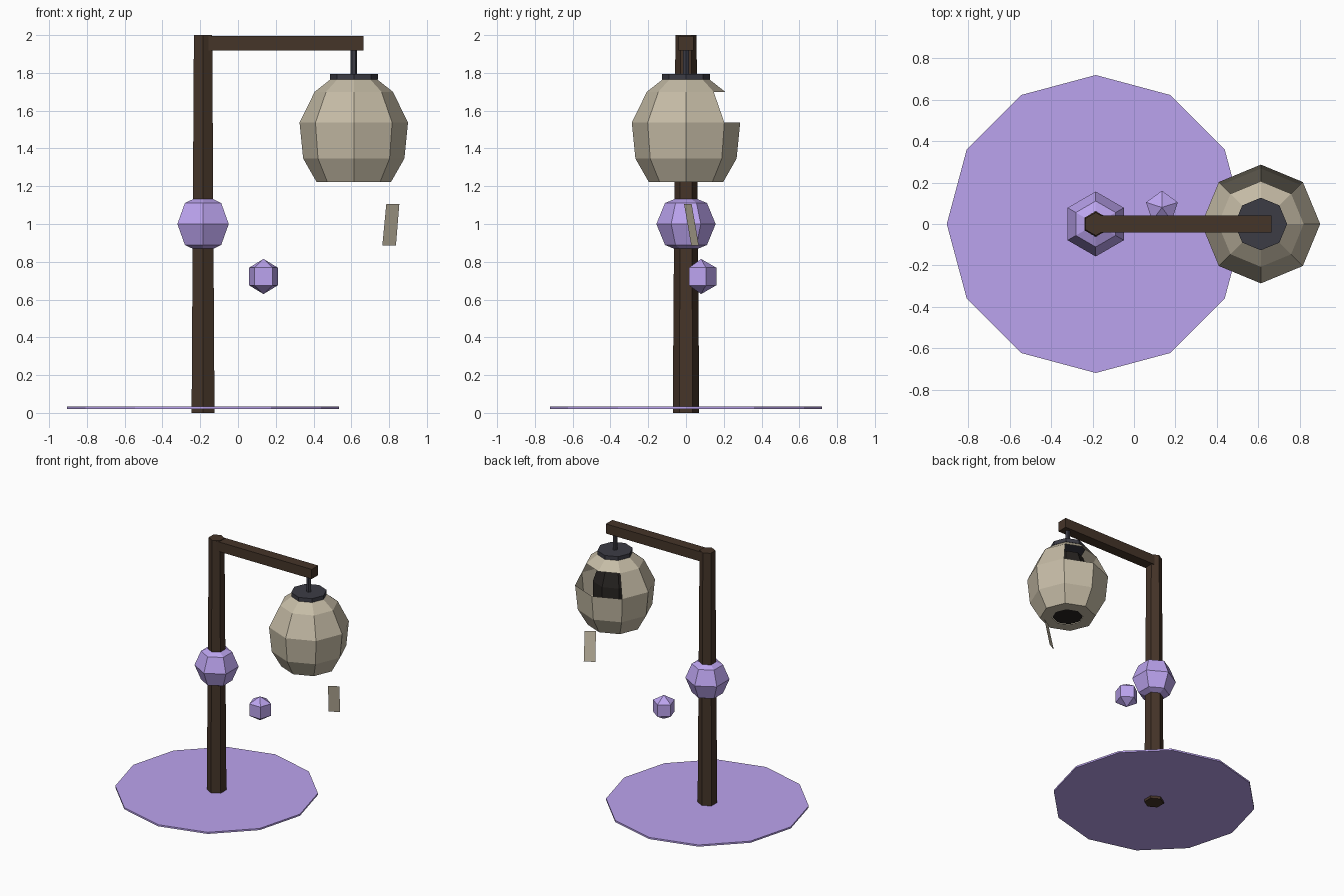
import bpy, bmesh
from math import sin, cos, pi, radians

if "Cube" in bpy.data.objects:
    bpy.data.objects.remove(bpy.data.objects["Cube"])


def material(name, rgb):
    m = bpy.data.materials.new(name)
    m.diffuse_color = (*rgb, 1)
    m.use_nodes = True
    m.node_tree.nodes["Principled BSDF"].inputs["Base Color"].default_value = m.diffuse_color
    return m


WOOD = material("dark_wood", (0.06, 0.035, 0.022))
PAPER = material("old_paper", (0.56, 0.50, 0.38))
IRON = material("iron", (0.045, 0.045, 0.06))
SOOT = material("soot", (0.02, 0.017, 0.015))
VIOLET = material("violet", (0.50, 0.37, 0.86))


def finish(name, bm, mat, flip=True):
    bmesh.ops.remove_doubles(bm, verts=bm.verts, dist=0.0005)
    if flip:
        bmesh.ops.recalc_face_normals(bm, faces=bm.faces)
    me = bpy.data.meshes.new(name)
    bm.to_mesh(me)
    bm.free()
    me.materials.append(mat)
    ob = bpy.data.objects.new(name, me)
    bpy.context.collection.objects.link(ob)
    return ob


def lathe(name, mat, centre, profile, sides, turn=0, caps=True, missing=()):
    """Turn (radius, z) points, listed from bottom to top; missing holds (band, side)."""
    bm = bmesh.new()
    rings = []
    for r, z in profile:
        angles = [radians(turn) + 2 * pi * i / sides for i in range(sides)]
        rings.append([bm.verts.new((centre[0] + r * cos(a), centre[1] + r * sin(a), z))
                      for a in angles])
    for band in range(len(rings) - 1):
        lo, hi = rings[band], rings[band + 1]
        for i in range(sides):
            if (band, i) not in missing:
                j = (i + 1) % sides
                bm.faces.new((lo[i], lo[j], hi[j], hi[i]))
    if caps:
        bm.faces.new(rings[0][::-1])
        bm.faces.new(rings[-1])
    return finish(name, bm, mat, flip=caps)


def orb(name, centre, radius, sides, rings):
    prof = [(max(radius * sin(pi * k / rings), 0.0), centre[2] - radius * cos(pi * k / rings))
            for k in range(rings + 1)]
    ob = lathe(name, VIOLET, centre, prof, sides, 90, caps=False)
    return ob


POST = (-0.185, 0)
LAMP = (0.613, 0)

# Ground glow disc and post
lathe("ground_disc", VIOLET, POST, [(0.72, 0.02), (0.72, 0.033)], 12)
lathe("post", WOOD, POST, [(0.07, 0), (0.056, 2.0)], 6, 90)

# Horizontal arm
bm = bmesh.new()
bmesh.ops.create_cube(bm, size=1)
bmesh.ops.scale(bm, vec=(0.85, 0.08, 0.075), verts=bm.verts)
bmesh.ops.translate(bm, vec=(0.24, 0, 1.957), verts=bm.verts)
finish("arm", bm, WOOD)

# Hanger and cap
lathe("hanger_rod", IRON, LAMP, [(0.018, 1.78), (0.018, 1.93)], 6)
lathe("lantern_cap", IRON, LAMP, [(0.127, 1.765), (0.127, 1.795)], 8)

# Torn paper shade with two panels missing at the back, and dark core
lathe("lantern_shade", PAPER, LAMP,
      [(0.11, 1.222), (0.197, 1.222), (0.268, 1.347), (0.287, 1.537), (0.207, 1.70), (0.118, 1.77)],
      8, caps=False, missing={(3, 1), (3, 2)})
lathe("lantern_core", SOOT, LAMP,
      [(0.11, 1.226), (0.16, 1.36), (0.16, 1.56), (0.11, 1.70)], 8)

# Floating orbs
orb("post_orb", (*POST, 1.0), 0.157, 6, 4)
orb("small_orb", (0.135, 0.08, 0.722), 0.093, 5, 3)

# Falling paper scrap
bm = bmesh.new()
bm.faces.new([bm.verts.new(p) for p in ((0.764, 0.028, 0.885), (0.836, 0.068, 0.885),
                                        (0.854, 0.03, 1.105), (0.785, -0.01, 1.105))])
finish("paper_scrap", bm, PAPER, flip=False)
